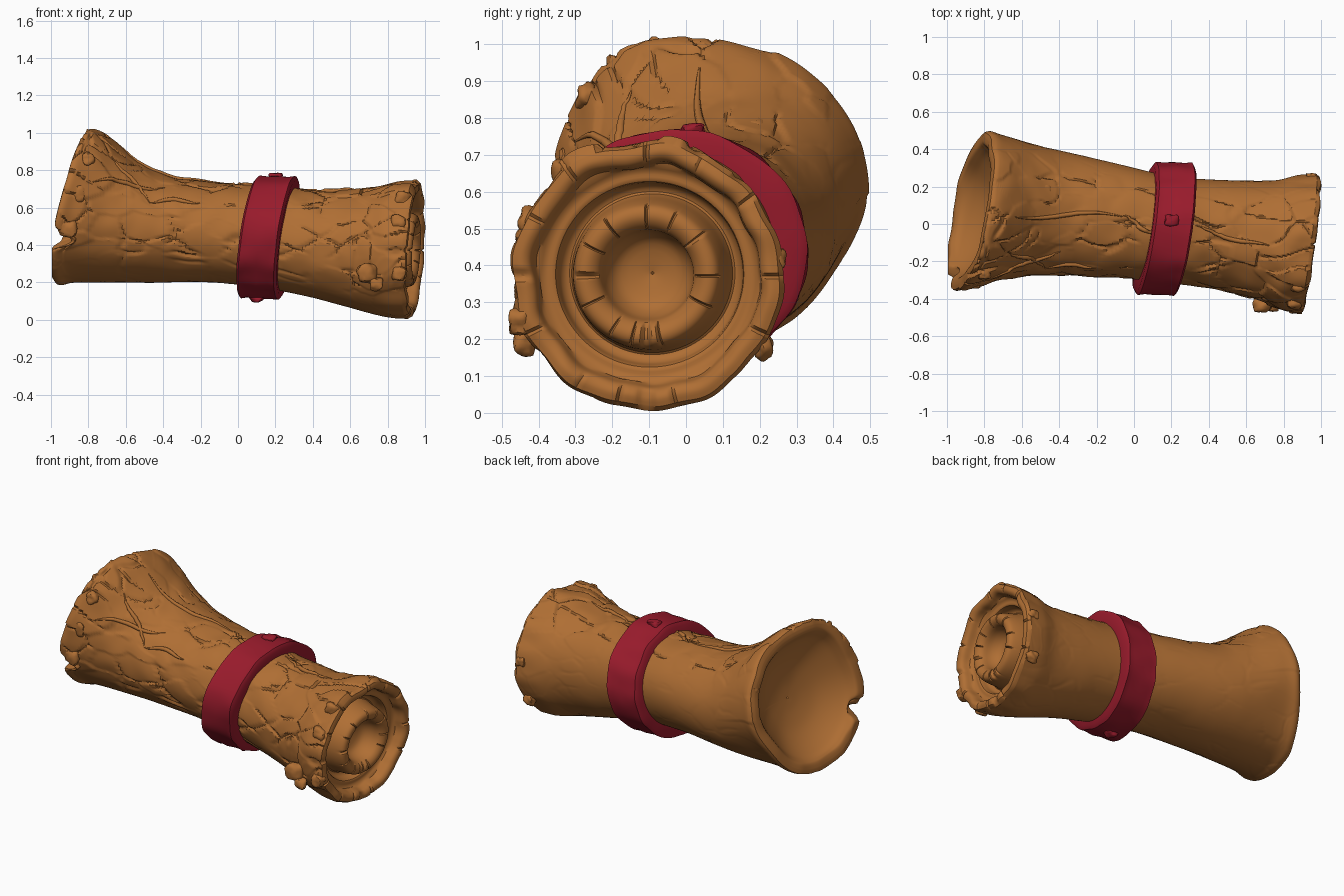
import bpy, bmesh, math
from mathutils import Vector, noise

if "Cube" in bpy.data.objects:
    bpy.data.objects.remove(bpy.data.objects["Cube"], do_unlink=True)


def material(name, rgb):
    m = bpy.data.materials.new(name)
    m.use_nodes = True
    m.diffuse_color = (*rgb, 1)
    m.node_tree.nodes["Principled BSDF"].inputs["Base Color"].default_value = (*rgb, 1)
    return m


BARK = material("bark brown", (0.43, 0.157, 0.034))
RED = material("band red", (0.32, 0.011, 0.025))
SEGMENTS = 260


def spline(keys, steps):
    """Catmull-Rom through tuples of numbers."""
    out = []
    for i in range(len(keys) - 1):
        quad = [keys[max(0, min(len(keys) - 1, i + k))] for k in (-1, 0, 1, 2)]
        for s in range(steps):
            t = s / steps
            out.append([0.5 * (2 * b + (c - a) * t + (2 * a - 5 * b + 4 * c - d) * t * t
                               + (3 * b - a - 3 * c + d) * t ** 3) for a, b, c, d in zip(*quad)])
    return out + [list(keys[-1])]


def finish(name, verts, faces, mat, angle=35):
    mesh = bpy.data.meshes.new(name)
    mesh.from_pydata(verts, [], faces)
    mesh.materials.append(mat)
    bm = bmesh.new()
    bm.from_mesh(mesh)
    bmesh.ops.recalc_face_normals(bm, faces=bm.faces)
    bm.to_mesh(mesh)
    bm.free()
    obj = bpy.data.objects.new(name, mesh)
    bpy.context.collection.objects.link(obj)
    bpy.ops.object.select_all(action='DESELECT')
    obj.select_set(True)
    bpy.context.view_layer.objects.active = obj
    bpy.ops.object.shade_smooth_by_angle(angle=math.radians(angle))


def ring_point(st, ang, grow=0.0):
    """Point on a leaning elliptical section: x, centre, radii, lean by y and z."""
    x, cy, cz, ry, rz, a, b = st
    dy, dz = (ry + grow) * math.cos(ang), (rz + grow) * math.sin(ang)
    return Vector((x + a * dy + b * dz, cy + dy, cz + dz))


def grid_faces(rows, n, closed=False):
    last = rows if closed else rows - 1
    return [(i * n + j, i * n + (j + 1) % n, (i + 1) % rows * n + (j + 1) % n, (i + 1) % rows * n + j)
            for i in range(last) for j in range(n)]


def smooth(lo, hi, v):
    t = max(0, min(1, (v - lo) / (hi - lo)))
    return t * t * (3 - 2 * t)


def bump(ang, centre, width):
    return math.exp(-((ang - centre) / width) ** 2)


# Trunk sections from the flared left end to the right end
TRUNK = [
    (-0.88, 0.07, 0.60, 0.42, 0.41, 0.19, 0.25),
    (-0.85, 0.07, 0.597, 0.427, 0.41, 0.19, 0.25),
    (-0.78, 0.07, 0.585, 0.405, 0.385, 0.19, 0.24),
    (-0.60, 0.065, 0.525, 0.362, 0.325, 0.18, 0.20),
    (-0.40, 0.052, 0.483, 0.33, 0.283, 0.15, 0.17),
    (-0.10, 0.014, 0.465, 0.30, 0.265, 0.13, 0.14),
    (0.20, -0.03, 0.437, 0.28, 0.273, 0.13, 0.12),
    (0.50, -0.06, 0.395, 0.295, 0.295, 0.13, 0.10),
    (0.70, -0.09, 0.377, 0.322, 0.333, 0.13, 0.08),
    (0.82, -0.10, 0.375, 0.357, 0.36, 0.13, 0.06),
    (0.925, -0.105, 0.373, 0.37, 0.365, 0.13, 0.06),
]
# End shapes: x shift and scale of the end section
BOWL = [(0.16, 0.01), (0.155, 0.2), (0.135, 0.42), (0.10, 0.6), (0.055, 0.75), (0.02, 0.82),
        (-0.002, 0.87), (-0.005, 0.95)]
RINGS = [(0.02, 0.97), (0.025, 0.9), (0.01, 0.84), (-0.03, 0.81), (-0.045, 0.76), (-0.05, 0.69),
         (-0.09, 0.66), (-0.10, 0.59), (-0.02, 0.55), (0.02, 0.51), (0.028, 0.43), (0.005, 0.35),
         (-0.05, 0.31), (-0.09, 0.22), (-0.11, 0.01)]


def cap(end, profile):
    """End profile following the axis square to the leaning end section."""
    x, cy, cz, ry, rz, a, b = end
    return [(x + dx, cy - a * dx, cz - b * dx, ry * s, rz * s, a, b) for dx, s in profile]


def bark_height(p, ang):
    """Cracked, plated bark on the front and top; calmer on the back and underside."""
    rough = 0.1 + 0.9 * smooth(-0.25, 0.5, math.sin(ang) * 0.75 - math.cos(ang) * 0.65)
    ends = smooth(0.35, 0.9, abs(p.x))
    q = Vector((p.x * 5, p.y * 8, p.z * 8)) + noise.noise_vector(p * 5) * 0.5
    dist, cells = noise.voronoi(q)
    gap = dist[1] - dist[0]
    plate = noise.noise(cells[0] * 3.7) * (0.008 + 0.012 * ends) * smooth(0.0, 0.06, gap)
    broken = smooth(-0.1, 0.25, noise.noise(p * 6 + Vector((3, 1, 7))))
    crack = 0.012 * broken * (1 - smooth(0.02, 0.11, gap))
    return rough * (plate - crack + 0.008 * noise.noise(p * 9)) + 0.003 * noise.noise(p * 4)


# Trunk with hollow left bowl and nested rings at the right end
left, body, right = spline(cap(TRUNK[0], BOWL), 4), spline(TRUNK, 17), spline(cap(TRUNK[-1], RINGS), 4)
stations = left + body + right
verts = []
for i, st in enumerate(stations):
    on_body = len(left) <= i < len(left) + len(body)
    scale_r = st[3] / TRUNK[-1][3]
    flare = 1 - smooth(-0.88, -0.5, st[0])
    for j in range(SEGMENTS):
        ang = math.tau * j / SEGMENTS
        around = Vector((math.cos(ang), math.sin(ang), 0))
        # the flare is fuller at the front top and flatter at the back bottom
        grow = flare * min(1, st[3] / 0.36) * (0.045 * bump(ang, 2.15, 0.4) - 0.025 * bump(ang, 5.75, 0.4))
        if on_body:
            grow += bark_height(ring_point(st, ang), ang)
        p = ring_point(st, ang, grow)
        if i >= len(left) + len(body):
            # split wood on the outer lip and the inner ring
            lip = smooth(0.8, 0.9, scale_r)
            inner = smooth(0.33, 0.4, scale_r) * (1 - smooth(0.5, 0.56, scale_r))
            split = abs(math.sin(ang * 6 + 2 * noise.noise(around * 2)))
            p.x -= (0.014 * inner + 0.012 * lip) * (1 - smooth(0.0, 0.12, split))
            p.x += lip * 0.012 * noise.noise(around * 3)
        if st[0] > 0.75 and scale_r > 0.8:
            # chipped outer edge
            chip = noise.noise(around * 3 + Vector((0, 0, 9)))
            p += Vector((0, around.x, around.y)) * 0.014 * chip * smooth(0.75, 0.88, st[0])
        edge = (1 - smooth(-0.88, -0.74, st[0])) * smooth(0.33, 0.37, st[3])
        if edge > 0:
            # worn flare edge with a bite out of the front
            worn = 0.11 * bump(ang, 3.58, 0.11) + 0.02 * bump(ang, 4.5, 0.5)
            p.x = max(p.x + edge * (worn + 0.01 * noise.noise(around * 3)), -0.995)
        verts.append(p)
finish("bark_trunk", verts, grid_faces(len(stations), SEGMENTS), BARK, 32)

# Red wrapped band, a rounded rectangular section swept around the trunk
BAND_STEPS = 96
section = [(-0.105, -0.05), (-0.108, 0.03), (-0.095, 0.05), (-0.06, 0.046), (0.0, 0.05),
           (0.06, 0.046), (0.095, 0.05), (0.108, 0.03), (0.105, -0.05)]
verts = []
for dx, lift in section:
    for j in range(BAND_STEPS):
        ang = math.tau * j / BAND_STEPS
        wobble = 0.012 * noise.noise(Vector((math.cos(ang) * 3, math.sin(ang) * 3, dx * 8)))
        verts.append(ring_point((0.163 + dx, -0.025, 0.44, 0.305, 0.278, 0.14, 0.14), ang, lift + wobble))
finish("red_band", verts, grid_faces(len(section), BAND_STEPS, True), RED, 40)


def chunk(name, at, size, mat):
    """Rough lump with worn, boxy sides."""
    bm = bmesh.new()
    bmesh.ops.create_icosphere(bm, subdivisions=3, radius=1)
    at = Vector(at)
    vs = []
    for v in bm.verts:
        boxy = v.co / max(abs(c) for c in v.co)
        c = v.co.lerp(boxy, 0.4) * (0.85 + 0.3 * noise.noise(v.co * 1.2 + at * 9))
        vs.append(at + Vector(a * b for a, b in zip(c, size)))
    faces = [[v.index for v in f.verts] for f in bm.faces]
    bm.free()
    finish(name, vs, faces, mat, 40)


# Knots and broken bark lumps
KNOTS = [(0.69, -0.43, 0.25, 0.06), (0.74, -0.44, 0.19, 0.04), (0.86, -0.42, 0.52, 0.05),
         (0.88, -0.33, 0.64, 0.05), (0.92, 0.21, 0.18, 0.04), (0.95, 0.25, 0.42, 0.035),
         (-0.91, -0.31, 0.49, 0.055), (-0.86, -0.31, 0.67, 0.05), (-0.74, 0.41, 0.77, 0.045),
         (-0.48, 0.18, 0.76, 0.045), (-0.80, -0.27, 0.86, 0.04), (0.86, -0.45, 0.25, 0.045)]
for i, (x, y, z, r) in enumerate(KNOTS):
    chunk(f"bark_knot_{i + 1}", (x, y, z), (r, r * 0.8, r), BARK)

# Raised veins on the front and top: start x, start angle, end x, end angle
VEINS = [(-0.72, 1.65, -0.1, 1.5), (-0.7, 2.1, -0.45, 2.6), (-0.45, 2.6, -0.2, 2.5),
         (-0.75, 2.7, -0.4, 2.2), (-0.1, 1.5, 0.1, 1.7), (0.3, 1.5, 0.7, 1.7)]
for i, (x0, a0, x1, a1) in enumerate(VEINS):
    curve = bpy.data.curves.new(f"bark_vein_{i + 1}", 'CURVE')
    curve.dimensions, curve.bevel_depth, curve.bevel_resolution = '3D', 0.01, 2
    line = curve.splines.new('POLY')
    line.points.add(15)
    for k, pt in enumerate(line.points):
        t = k / 15
        x, ang = x0 + (x1 - x0) * t, a0 + (a1 - a0) * t + 0.05 * math.sin(t * 6 + i)
        st = min(body, key=lambda s: abs(s[0] - x))
        flare = 1 - smooth(-0.88, -0.5, st[0])
        grow = bark_height(ring_point(st, ang), ang) + 0.045 * flare * bump(ang, 2.15, 0.4)
        pt.co = (*ring_point(st, ang, grow), 1)
        pt.radius = 0.25 + math.sin(math.pi * t)
    curve.materials.append(BARK)
    bpy.context.collection.objects.link(bpy.data.objects.new(f"bark_vein_{i + 1}", curve))

# Studs on the band
for i, (x, y, z) in enumerate([(0.20, 0.02, 0.765), (0.10, -0.08, 0.115)]):
    chunk(f"band_stud_{i + 1}", (x, y, z), (0.045, 0.035, 0.025), RED)
